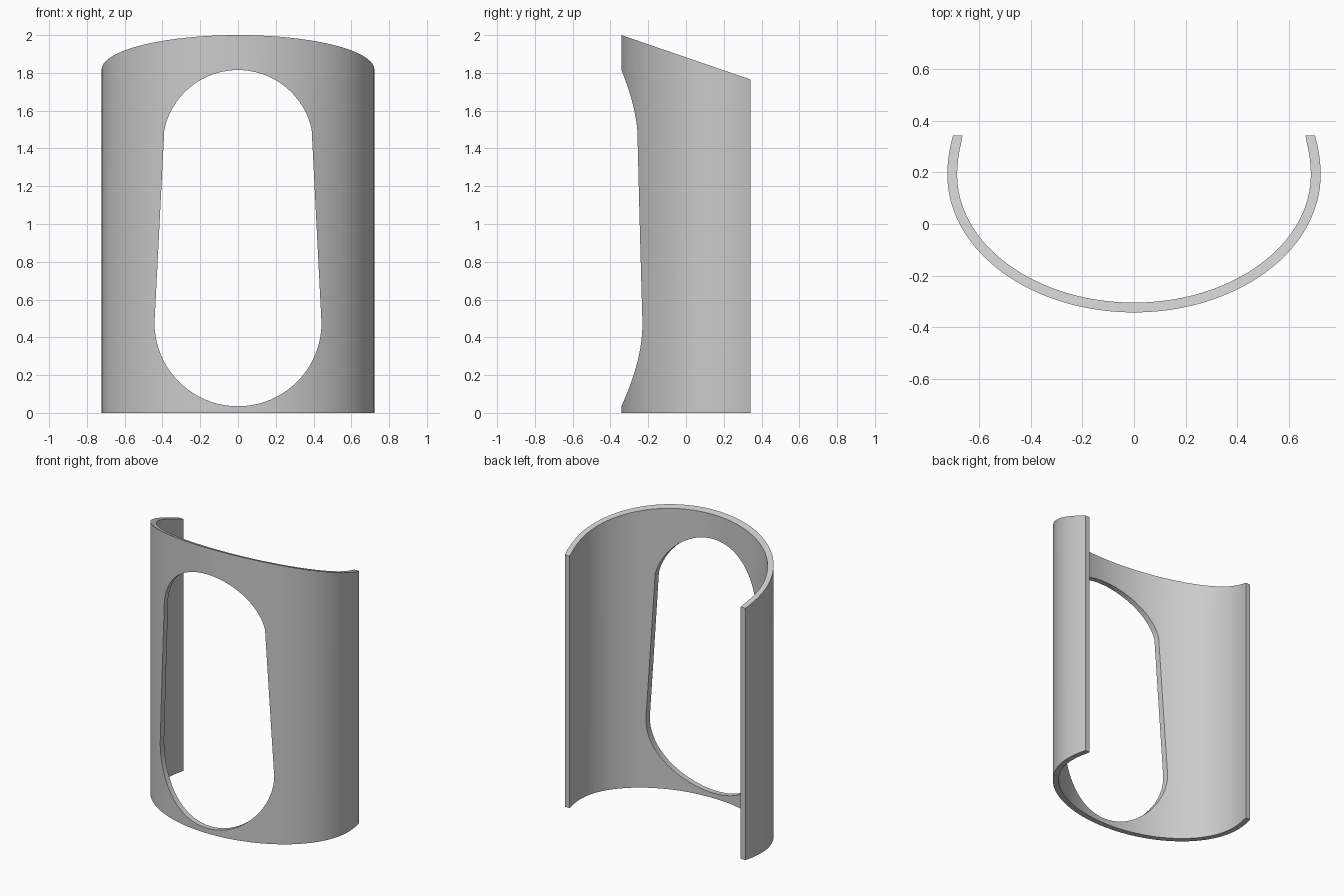
import bpy, bmesh
from math import sin, cos, pi, asin, hypot, atan2

cube = bpy.data.objects.get("Cube")
if cube:
    bpy.data.objects.remove(cube, do_unlink=True)

HALF_W, MID_Y, FRONT, BACK = 0.722, 0.19, -0.342, 0.342
THICK, TOP, SLOPE = 0.038, 2.0, 0.344


def make_object(name, bm):
    bmesh.ops.recalc_face_normals(bm, faces=bm.faces)
    mesh = bpy.data.meshes.new(name)
    bm.to_mesh(mesh)
    bm.free()
    obj = bpy.data.objects.new(name, mesh)
    bpy.context.collection.objects.link(obj)
    return obj


def wall_point(t):
    """Outer and inner plan points; t = 0 is the front centre."""
    depth = MID_Y - FRONT if cos(t) >= 0 else 0.62
    x, y = HALF_W * sin(t), MID_Y - depth * cos(t)
    nx, ny = sin(t) / HALF_W, -cos(t) / depth
    n = hypot(nx, ny)
    return (x, y), (x - THICK * nx / n, y - THICK * ny / n)


# Curved wall: bowed plan, flat base, top sloping down to the back
bm = bmesh.new()
t_end = pi / 2 + asin((BACK - MID_Y) / 0.62)
steps = 96
rings = []
for i in range(steps + 1):
    outer, inner = wall_point(t_end * (2 * i / steps - 1))
    if i in (0, steps):
        outer, inner = (outer[0], BACK), (inner[0], BACK)
    ring = []
    for x, y in (outer, inner):
        ring.append(bm.verts.new((x, y, 0)))
        ring.append(bm.verts.new((x, y, TOP - SLOPE * (y - FRONT))))
    rings.append([ring[k] for k in (0, 1, 3, 2)])
for a, b in zip(rings, rings[1:]):
    for k in range(4):
        m = (k + 1) % 4
        bm.faces.new((a[k], a[m], b[m], b[k]))
bm.faces.new(rings[0])
bm.faces.new(rings[-1])
wall = make_object("curved_wall", bm)

# Opening cutter: two arcs joined by tapering straight sides
outline = []
low_r, low_z = 0.442, 0.477
top_r, top_z = 0.399, 1.416
lift = atan2(1.5 - top_z, 0.39)
arc = 40
for i in range(arc + 1):
    a = pi + pi * i / arc
    outline.append((low_r * cos(a), low_z + low_r * sin(a)))
for i in range(arc + 1):
    a = lift + (pi - 2 * lift) * i / arc
    outline.append((top_r * cos(a), top_z + top_r * sin(a)))
bm = bmesh.new()
near = bm.faces.new([bm.verts.new((x, -1, z)) for x, z in outline])
grown = bmesh.ops.extrude_face_region(bm, geom=[near])
bmesh.ops.translate(bm, vec=(0, 1.1, 0),
                    verts=[v for v in grown["geom"] if isinstance(v, bmesh.types.BMVert)])
cutter = make_object("opening_cutter", bm)
cutter.hide_render = True

# Cut the opening
bpy.ops.object.select_all(action="DESELECT")
wall.select_set(True)
bpy.context.view_layer.objects.active = wall
cut = wall.modifiers.new("opening", "BOOLEAN")
cut.operation = "DIFFERENCE"
cut.solver = "EXACT"
cut.object = cutter
bpy.ops.object.modifier_apply(modifier=cut.name)
bpy.data.objects.remove(cutter, do_unlink=True)

# Plain grey finish
grey = bpy.data.materials.new("plain_grey")
grey.use_nodes = True
grey.diffuse_color = (0.6, 0.6, 0.6, 1)
grey.node_tree.nodes["Principled BSDF"].inputs["Base Color"].default_value = (0.6, 0.6, 0.6, 1)
wall.data.materials.clear()
wall.data.materials.append(grey)
bpy.ops.object.shade_smooth_by_angle(angle=pi / 6)
